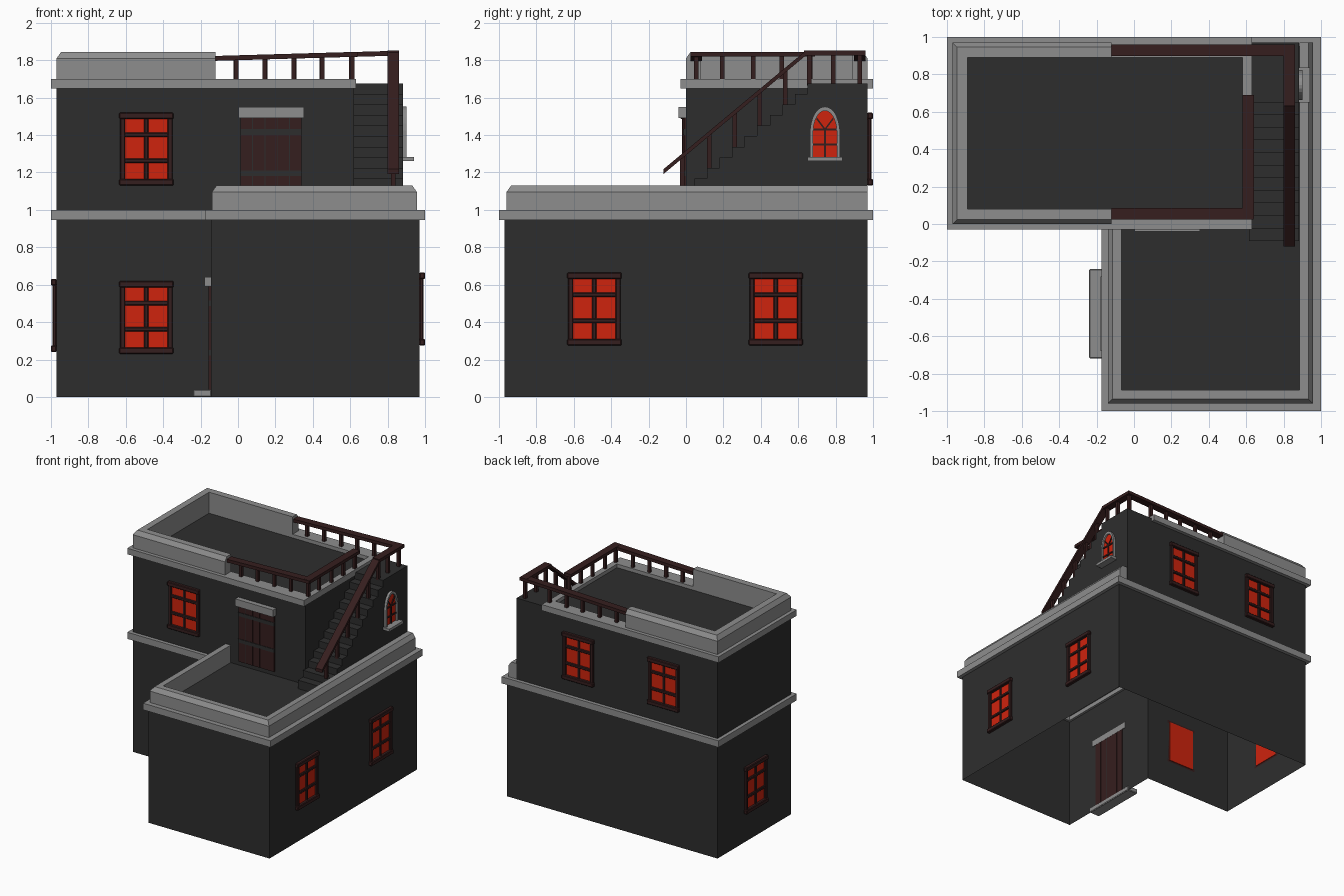
import bpy, bmesh, math
from mathutils import Matrix, Vector

cube = bpy.data.objects.get("Cube")
if cube:
    bpy.data.objects.remove(cube)


def material(name, rgb):
    m = bpy.data.materials.new(name)
    m.use_nodes = True
    m.diffuse_color = (*rgb, 1)
    bsdf = next(n for n in m.node_tree.nodes if n.type == 'BSDF_PRINCIPLED')
    bsdf.inputs["Base Color"].default_value = (*rgb, 1)
    bsdf.inputs["Roughness"].default_value = 0.8
    return m


MATS = [material("dark_plaster", (0.027, 0.027, 0.027)),
        material("grey_stone", (0.27, 0.27, 0.27)),
        material("dark_wood", (0.036, 0.013, 0.013)),
        material("glowing_glass", (0.62, 0.017, 0.004))]
WALL, STONE, WOOD, GLASS = range(4)


class Part:
    """Collects simple solids into one object."""

    def __init__(self, name, loc=(0, 0, 0), turn=0):
        self.name, self.bm = name, bmesh.new()
        self.matrix = Matrix.Translation(loc) @ Matrix.Rotation(math.radians(turn), 4, 'Z')

    def face(self, verts, mat):
        self.bm.faces.new(verts).material_index = mat

    def loft(self, rings, mat, closed=False, caps=(True, True)):
        rows = [[self.bm.verts.new(p) for p in r] for r in rings]
        n = len(rows[0])
        for i in range(len(rows) if closed else len(rows) - 1):
            a, b = rows[i], rows[(i + 1) % len(rows)]
            for j in range(n):
                k = (j + 1) % n
                self.face((a[j], a[k], b[k], b[j]), mat)
        if not closed:
            for row, wanted in zip((rows[0], rows[-1]), caps):
                if wanted:
                    self.face(row, mat)

    def box(self, x, y, z, mat):
        self.loft([[(x[0], y[0], h), (x[1], y[0], h), (x[1], y[1], h), (x[0], y[1], h)]
                   for h in z], mat)

    def prism(self, outline, z, mat, bottom=True):
        self.loft([[(*p, h) for p in outline] for h in z], mat, caps=(bottom, True))

    def sweep(self, path, profile, mat, closed=False):
        # Mitred sweep: profile holds (outward offset, height) pairs
        pts, rings, n = [Vector(p) for p in path], [], len(path)
        for i, p in enumerate(pts):
            dirs = []
            if closed or i > 0:
                dirs.append((p - pts[i - 1]).normalized())
            if closed or i < n - 1:
                dirs.append((pts[(i + 1) % n] - p).normalized())
            normals = [Vector((d.y, -d.x)) for d in dirs]
            m = sum(normals, Vector((0, 0))) / len(normals)
            m /= m.length_squared
            rings.append([(p.x + m.x * o, p.y + m.y * o, z) for o, z in profile])
        self.loft(rings, mat, closed)

    def beam(self, a, b, w, h, mat):
        # Rail with level width and vertical thickness
        a, b = Vector(a), Vector(b)
        d = b - a
        s = Vector((-d.y, d.x, 0)).normalized() * w / 2
        u = Vector((0, 0, h / 2))
        self.loft([[p - s - u, p + s - u, p + s + u, p - s + u] for p in (a, b)], mat)

    def finish(self, bevel=0):
        bmesh.ops.recalc_face_normals(self.bm, faces=self.bm.faces)
        me = bpy.data.meshes.new(self.name)
        self.bm.to_mesh(me)
        self.bm.free()
        for m in MATS:
            me.materials.append(m)
        ob = bpy.data.objects.new(self.name, me)
        ob.matrix_world = self.matrix
        bpy.context.collection.objects.link(ob)
        if bevel:
            mod = ob.modifiers.new("soft_edges", 'BEVEL')
            mod.width, mod.segments = bevel, 1
        return ob


# Walls, open underneath
L_PLAN = [(-.97, 0), (-.145, 0), (-.145, -.97), (.97, -.97), (.97, .97), (-.97, .97)]
p = Part("ground_floor")
p.prism(L_PLAN, (0, .985), WALL, bottom=False)
p.finish()

p = Part("upper_floor")
p.prism([(-.97, 0), (.62, 0), (.62, .97), (-.97, .97)], (.985, 1.67), WALL, bottom=False)
p.finish()

# Stair flight with landing
STEPS, Y0, Y1, Z0, Z1 = 12, -.09, .65, 1.0, 1.675
run, rise = (Y1 - Y0) / (STEPS - 1), (Z1 - Z0) / STEPS
side = [(Y0, .985)]
for i in range(STEPS):
    side += [(Y0 + i * run, Z0 + i * rise), (Y0 + i * run, Z0 + (i + 1) * rise)]
side += [(.97, Z1), (.97, .985)]
p = Part("stairs")
p.loft([[(x, y, z) for y, z in side] for x in (.615, .882)], WALL)
p.finish()

# Stone bands and parapets
p = Part("lower_band")
p.sweep(L_PLAN, [(-.02, .945), (.03, .945), (.03, 1), (-.02, 1)], STONE, closed=True)
p.finish()

p = Part("upper_band")
p.sweep([(.63, .97), (-.97, .97), (-.97, 0), (.63, 0)],
        [(-.08, 1.65), (.03, 1.65), (.03, 1.7), (-.08, 1.7)], STONE)
p.box((.58, .63), (.08, .89), (1.65, 1.7), STONE)
p.finish()


def parapet(name, path, z0, z1, width):
    part = Part(name)
    part.sweep(path, [(-width, z0), (0, z0), (0, z1 - .035), (-.025, z1), (-width, z1)], STONE)
    part.finish()


parapet("terrace_parapet", [(-.14, 0), (-.14, -.96), (.957, -.96), (.957, .97)], .98, 1.13, .072)
parapet("roof_parapet", [(-.12, .97), (-.97, .97), (-.97, 0), (-.12, 0)], 1.68, 1.845, .08)


# Square windows
def window(name, loc, turn):
    part = Part(name + "_glass", loc, turn)
    part.box((-.12, .12), (-.006, .004), (.02, .37), GLASS)
    part.finish()
    part = Part(name + "_frame", loc, turn)
    for z in (0, .355):
        part.box((-.145, .145), (-.03, 0), (z, z + .035), WOOD)
    for x in (-.127, .127):
        part.box((x - .014, x + .014), (-.022, 0), (.03, .36), WOOD)
    part.box((-.012, .012), (-.014, 0), (.03, .36), WOOD)
    for z in (.132, .272):
        part.box((-.13, .13), (-.018, 0), (z - .012, z + .012), WOOD)
    part.finish(bevel=.005)


window("front_lower_window", (-.49, 0, .23), 0)
window("front_upper_window", (-.49, 0, 1.13), 0)
window("left_window", (-.97, .48, .24), -90)
for i, y in enumerate((-.49, .48)):
    window(f"right_window_{i + 1}", (.97, y, .275), 90)
for i, x in enumerate((-.48, .305)):
    window(f"back_window_{i + 1}", (x, .97, 1.13), 180)


# Plank doors with stone lintels
def door(name, loc, turn, height, lintel, lintel_h, out):
    part = Part(name, loc, turn)
    w = .066
    for i in range(5):
        x = (i - 2.5) * w
        part.box((x + .002, x + w - .002), (-.012, .004), (.02, height), WOOD)
    part.box((-.16, .16), (-.008, .003), (.02, height), WALL)
    for z in (.4, .85):
        part.box((-.165, .165), (-.016, 0), (height * z - .015, height * z + .015), WALL)
    part.finish()
    part = Part(name + "_lintel", loc, turn)
    part.box((-lintel, lintel), (-out, .005), (height, height + lintel_h), STONE)
    part.finish()


door("terrace_door", (.177, 0, 1), 0, .49, .175, .06, .04)
door("entrance_door", (-.145, -.48, 0), -90, .59, .2, .05, .035)
p = Part("entrance_step")
p.box((-.24, -.14), (-.72, -.24), (0, .04), STONE)
p.finish(bevel=.006)

# Pointed window beside the stairs
def arch(half, base, spring, top, n=6):
    pts = [(-half, base)]
    for i in range(n + 1):
        t = i / n
        pts.append((-half * math.cos(t * 1.3) + half * math.cos(1.3) * t,
                    spring + (top - spring) * math.sin(t * math.pi / 2) ** .9))
    return pts + [(-x, z) for x, z in reversed(pts[:-1])]


SPOT = (.882, .743, 0)
inner, outer = arch(.064, 1.28, 1.42, 1.53), arch(.08, 1.28, 1.425, 1.552)
p = Part("arched_window_glass", SPOT, 90)
p.loft([[(x, y, z) for x, z in inner] for y in (.004, -.005)], GLASS)
p.finish()
p = Part("arched_window_surround", SPOT, 90)
p.loft([[(a, 0, b), (a, -.02, b), (c, -.02, d), (c, 0, d)]
        for (a, b), (c, d) in zip(inner, outer)], STONE)
p.box((-.093, .093), (-.058, 0), (1.262, 1.284), STONE)
p.finish()
p = Part("arched_window_bars", SPOT, 90)
p.box((-.006, .006), (-.012, 0), (1.28, 1.43), WOOD)
for z in (1.35, 1.43):
    p.box((-.064, .064), (-.012, 0), (z - .006, z + .006), WOOD)
for s in (-1, 1):
    p.beam((0, -.006, 1.43), (s * .045, -.006, 1.49), .012, .014, WOOD)
p.finish()


# Wooden railings
def railing(name, a, b, posts, foot):
    part = Part(name)
    a, b = Vector(a), Vector(b)
    part.beam(a, b, .062, .026, WOOD)
    for t in posts:
        q = a.lerp(b, t)
        part.box((q.x - .012, q.x + .012), (q.y - .012, q.y + .012), (foot(q.y), q.z), WOOD)
    part.finish()


def stair_foot(y):
    return Z0 + rise * (math.floor((y - Y0) / run) + 1) - .01


def band_foot(y):
    return 1.69


def landing_foot(y):
    return 1.665


railing("front_railing", (-.12, .055, 1.81), (.64, .055, 1.832), (.145, .345, .55, .75, .96), band_foot)
railing("side_railing", (.61, .03, 1.832), (.61, .69, 1.832), (.25, .5, .73, .96), band_foot)
railing("back_railing", (-.12, .93, 1.81), (.86, .93, 1.838), (.11, .27, .43, .58, .74, .97), landing_foot)
railing("landing_railing", (.83, .63, 1.838), (.83, .96, 1.838), (.09, .48), landing_foot)
railing("stair_railing", (.83, -.12, 1.205), (.83, .64, 1.838), (.13, .32, .5, .675, .855), stair_foot)
